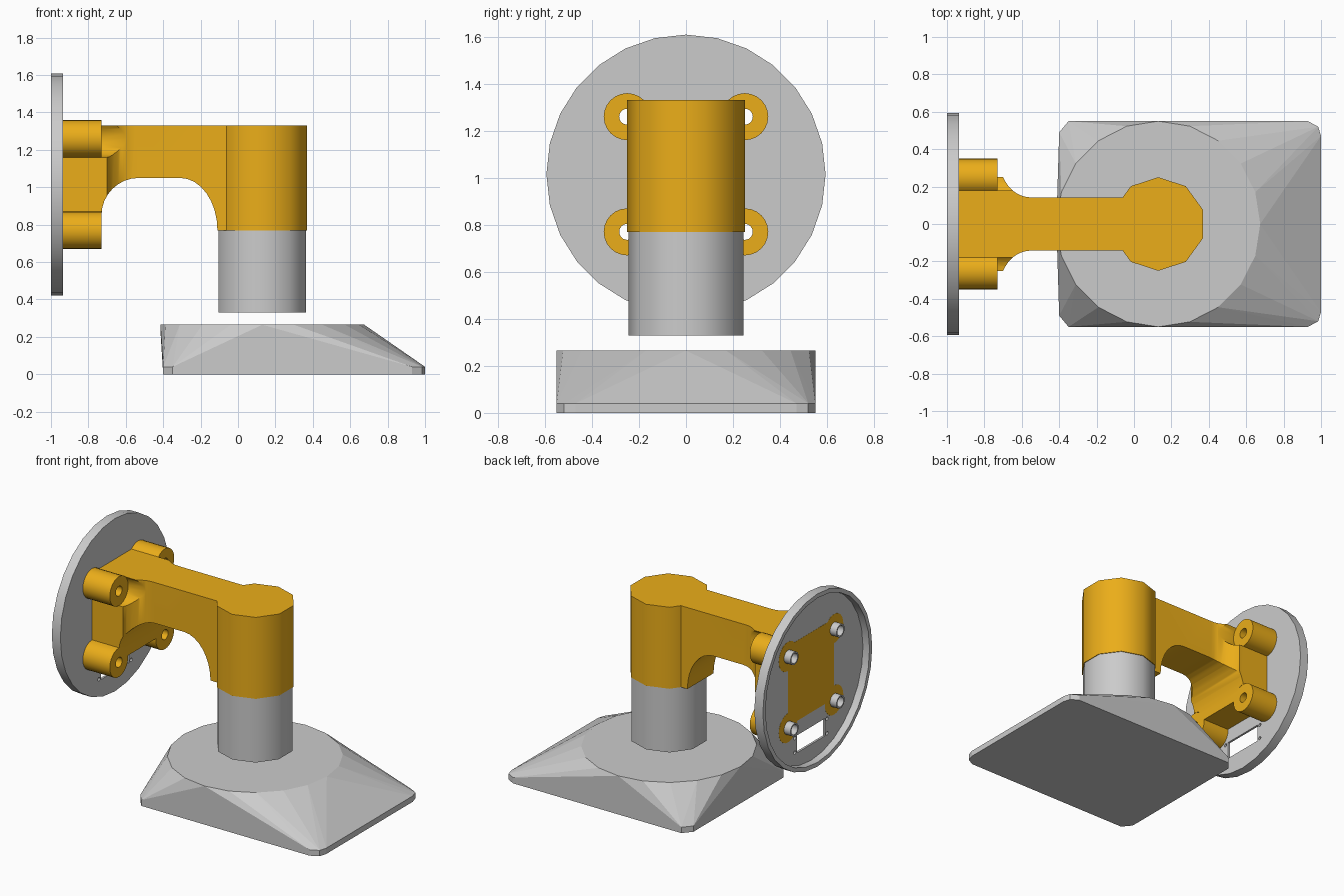
import bpy, bmesh, math
from mathutils import Matrix, Vector

if "Cube" in bpy.data.objects:
    bpy.data.objects.remove(bpy.data.objects["Cube"], do_unlink=True)


def make(name, bm):
    bmesh.ops.recalc_face_normals(bm, faces=bm.faces)
    mesh = bpy.data.meshes.new(name)
    bm.to_mesh(mesh)
    bm.free()
    ob = bpy.data.objects.new(name, mesh)
    bpy.context.collection.objects.link(ob)
    return ob


def prism(name, points, offset):
    """Closed outline of 3D points swept along an offset."""
    bm = bmesh.new()
    face = bm.faces.new([bm.verts.new(p) for p in points])
    swept = bmesh.ops.extrude_face_region(bm, geom=[face])
    verts = [v for v in swept["geom"] if isinstance(v, bmesh.types.BMVert)]
    bmesh.ops.translate(bm, verts=verts, vec=offset)
    return make(name, bm)


def rod(name, x0, x1, y, z, r, n=24):
    """Cylinder lying along x."""
    ring = [(x0, y + r * math.cos(a), z + r * math.sin(a))
            for a in (math.tau * i / n for i in range(n))]
    return prism(name, ring, (x1 - x0, 0, 0))


def box(name, lo, hi):
    pts = [(lo[0], lo[1], lo[2]), (hi[0], lo[1], lo[2]),
           (hi[0], hi[1], lo[2]), (lo[0], hi[1], lo[2])]
    return prism(name, pts, (0, 0, hi[2] - lo[2]))


def boolean(ob, other, operation):
    mod = ob.modifiers.new("combine", "BOOLEAN")
    mod.object, mod.operation, mod.solver = other, operation, "EXACT"
    bpy.context.view_layer.objects.active = ob
    bpy.ops.object.modifier_apply(modifier=mod.name)
    bpy.data.objects.remove(other, do_unlink=True)


def smooth(ob, angle=40):
    bpy.ops.object.select_all(action="DESELECT")
    ob.select_set(True)
    bpy.context.view_layer.objects.active = ob
    bpy.ops.object.shade_smooth_by_angle(angle=math.radians(angle))


def arc(cx, cz, rx, rz, start, end, steps=8):
    return [(cx + rx * math.cos(math.radians(start + (end - start) * i / steps)),
             cz + rz * math.sin(math.radians(start + (end - start) * i / steps)))
            for i in range(steps + 1)]


COLUMN_X = 0.13
PLATE_Z = 1.015
BACK, PLATE_BACK, PLATE_FRONT, LUG_FRONT = -1.0, -0.95, -0.935, -0.73
HOLES = [(y, z) for y in (-0.25, 0.25) for z in (0.77, 1.26)]


def column(name, z0, z1, r):
    ring = [(COLUMN_X + r * math.cos(a), r * math.sin(a), z0)
            for a in (math.radians(18 + 36 * i) for i in range(10))]
    return prism(name, ring, (0, 0, z1 - z0))


# Round back plate: a shallow tray open to the rear
plate = rod("round_plate", BACK, PLATE_FRONT, 0, PLATE_Z, 0.594, 28)
boolean(plate, rod("recess", BACK - 0.1, PLATE_BACK, 0, PLATE_Z, 0.565, 28), "DIFFERENCE")
for y, z in HOLES:
    boolean(plate, rod("hole", -1.1, -0.9, y, z, 0.034), "DIFFERENCE")
# Connector slot with four screw holes
boolean(plate, box("slot", (-1.1, -0.15, 0.56), (-0.9, 0.15, 0.68)), "DIFFERENCE")
for y in (-0.175, 0.175):
    for z in (0.57, 0.67):
        boolean(plate, rod("screw_hole", -1.1, -0.9, y, z, 0.012, 10), "DIFFERENCE")
smooth(plate)

# Hollow pins behind the plate
for i, (y, z) in enumerate(HOLES):
    pin = rod(f"mounting_pin_{i + 1}", BACK, PLATE_FRONT, y, z, 0.044)
    boolean(pin, rod("bore", -1.1, -0.9, y, z, 0.034), "DIFFERENCE")
    smooth(pin)

# Arm: side outline with an arch, trimmed by a flared plan outline
foot = PLATE_BACK - 0.001
side = [(foot, 1.33), (foot, 0.78), (LUG_FRONT, 0.78)]
side += arc(-0.53, 0.85, 0.2, 0.2, 180, 90)
side += arc(-0.31, 0.77, 0.2, 0.28, 90, 0)
side += [(COLUMN_X, 0.77), (COLUMN_X, 1.33)]
arm = prism("arm", [(x, -0.5, z) for x, z in side], (0, 1, 0))

flare = [(foot, 0.25), (LUG_FRONT, 0.25), (-0.715, 0.25)]
flare += arc(-0.55, 0.33, 0.165, 0.188, 205, 270)
flare += [(COLUMN_X, 0.142)]
plan = flare + [(x, -y) for x, y in reversed(flare)]
boolean(arm, prism("plan", [(x, y, 0.5) for x, y in plan], (0, 0, 1)), "INTERSECT")

# Screw lugs, with pockets cut into the flare in front of them
for y, z in HOLES:
    boolean(arm, rod("pocket", LUG_FRONT, -0.45, y, z, 0.1), "DIFFERENCE")
for y, z in HOLES:
    boolean(arm, rod("lug", foot, LUG_FRONT, y, z, 0.1), "UNION")
for y, z in HOLES:
    boolean(arm, rod("lug_hole", -1.1, -0.6, y, z, 0.034), "DIFFERENCE")
boolean(arm, column("socket", 0.77, 1.33, 0.25), "UNION")
smooth(arm)

yellow = bpy.data.materials.new("yellow")
yellow.use_nodes = True
color = (0.83, 0.42, 0.01, 1)
yellow.diffuse_color = color
yellow.node_tree.nodes["Principled BSDF"].inputs["Base Color"].default_value = color
arm.data.materials.clear()
arm.data.materials.append(yellow)
for poly in arm.data.polygons:
    poly.material_index = 0

# Grey post below the arm
smooth(column("post", 0.33, 0.77, 0.245))

# Base: wedge between a round top and a chamfered rectangular foot
bm = bmesh.new()
for i in range(20):
    a = math.tau * i / 20
    for z in (0.235, 0.265):
        bm.verts.new((COLUMN_X + 0.545 * math.cos(a), 0.55 * math.sin(a), z))
for s in (-1, 1):
    for x, y in ((-0.4, 0.49), (-0.35, 0.55), (0.93, 0.55), (0.985, 0.52), (1.0, 0.47)):
        for z in (0, 0.04):
            bm.verts.new((x, s * y, z))
bmesh.ops.convex_hull(bm, input=bm.verts)
bmesh.ops.dissolve_limit(bm, angle_limit=0.01, verts=bm.verts, edges=bm.edges)
make("base", bm)
